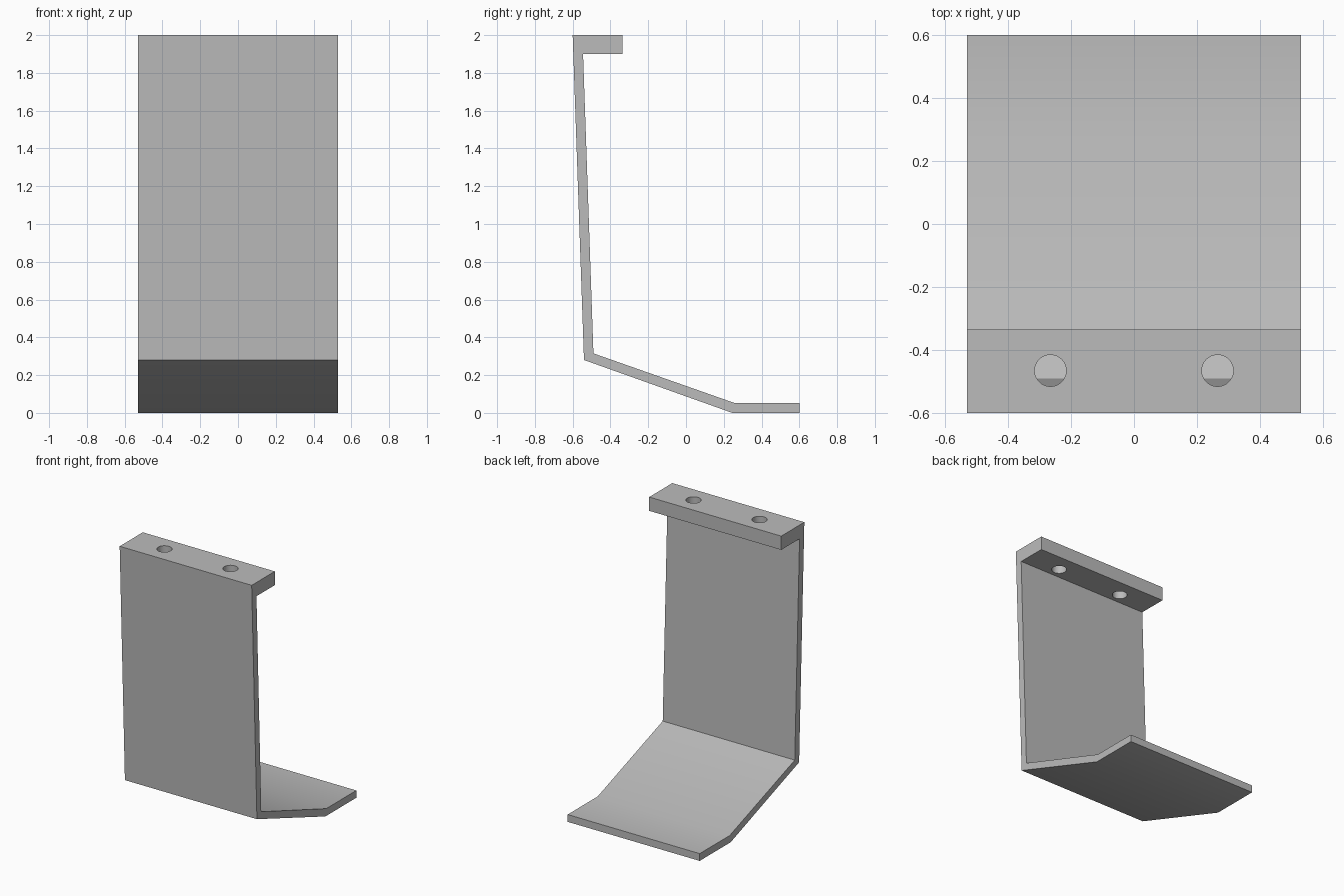
import bpy, bmesh, math

cube = bpy.data.objects.get("Cube")
if cube:
    bpy.data.objects.remove(cube, do_unlink=True)

HALF_WIDTH = 0.53

grey = bpy.data.materials.new("light_grey")
grey.use_nodes = True
colour = (0.5, 0.5, 0.5, 1)
grey.diffuse_color = colour
grey.node_tree.nodes["Principled BSDF"].inputs["Base Color"].default_value = colour

# Side profile (y, z): top flange, leaning wall, sloped shelf, flat lip
profile = [
    (-0.6, 2.0), (-0.54, 0.28), (0.245, 0.0), (0.6, 0.0), (0.6, 0.053),
    (0.255, 0.053), (-0.49, 0.315), (-0.545, 1.9), (-0.335, 1.9), (-0.335, 2.0),
]

# Bracket: extrude the profile across the width
bm = bmesh.new()
face = bm.faces.new([bm.verts.new((-HALF_WIDTH, y, z)) for y, z in profile])
sweep = bmesh.ops.extrude_face_region(bm, geom=[face])
moved = [v for v in sweep["geom"] if isinstance(v, bmesh.types.BMVert)]
bmesh.ops.translate(bm, verts=moved, vec=(2 * HALF_WIDTH, 0, 0))
bmesh.ops.recalc_face_normals(bm, faces=bm.faces)
mesh = bpy.data.meshes.new("bracket")
bm.to_mesh(mesh)
bm.free()
mesh.materials.append(grey)
bracket = bpy.data.objects.new("bracket", mesh)
bpy.context.collection.objects.link(bracket)


# Screw holes through the top flange
def drill(name, x):
    bpy.ops.mesh.primitive_cylinder_add(
        vertices=48, radius=0.05, depth=0.2, location=(x, -0.465, 1.95))
    cutter = bpy.context.object
    cutter.name = name
    cutter.hide_render = True
    cutter.data.materials.append(grey)
    cut = bracket.modifiers.new(name, 'BOOLEAN')
    cut.operation = 'DIFFERENCE'
    cut.solver = 'EXACT'
    cut.object = cutter
    bpy.ops.object.select_all(action='DESELECT')
    bracket.select_set(True)
    bpy.context.view_layer.objects.active = bracket
    bpy.ops.object.modifier_apply(modifier=name)
    bpy.data.objects.remove(cutter, do_unlink=True)


drill("right_hole", -0.265)
drill("left_hole", 0.265)

# Soft bend at the lip, sharp corners elsewhere
bpy.ops.object.shade_smooth_by_angle(angle=math.radians(30))
